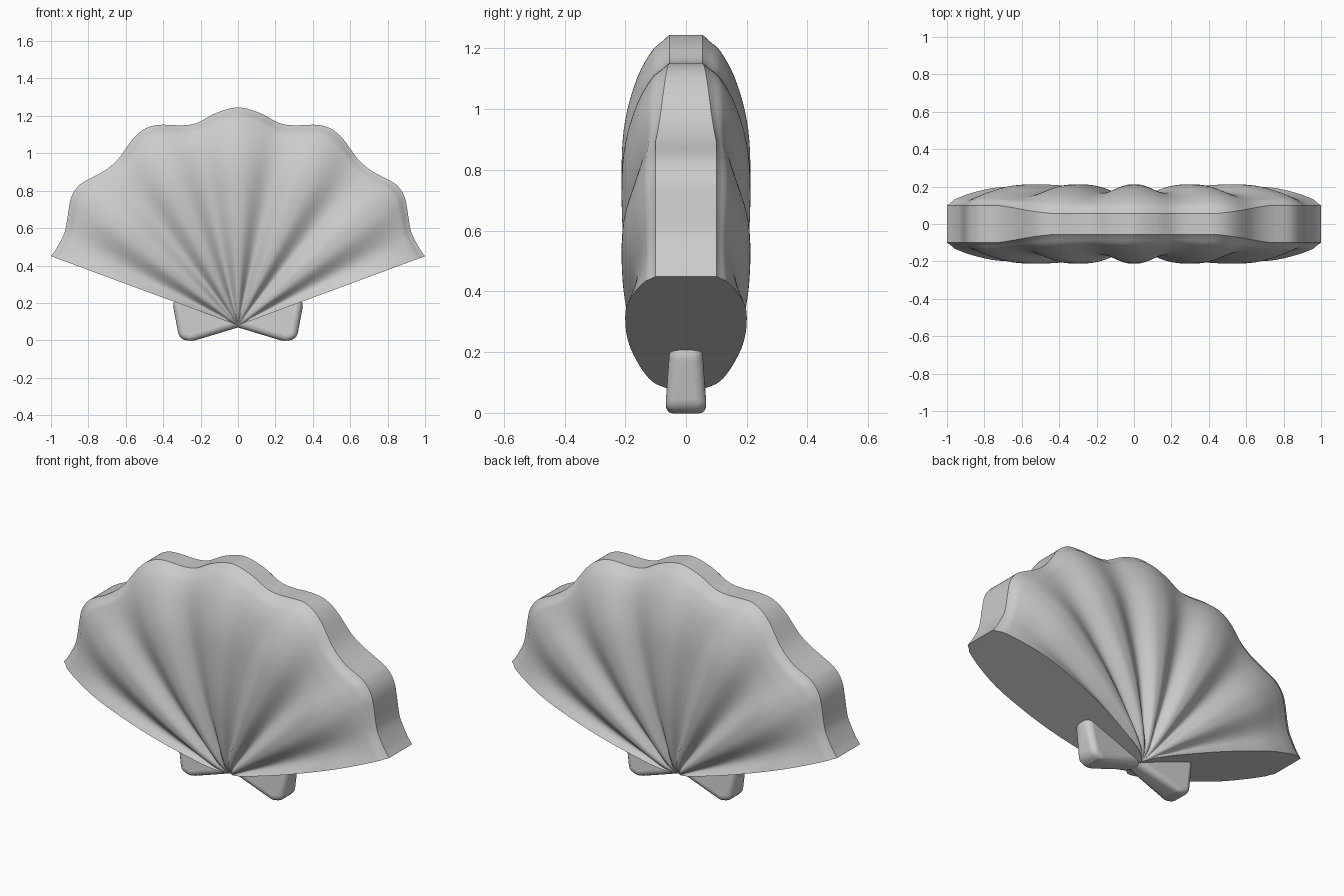
import bpy, bmesh, math

cube = bpy.data.objects.get("Cube")
if cube:
    bpy.data.objects.remove(cube)

HINGE_Z = 0.08
EDGE = 69.7          # half opening of the fan, in degrees from upright
RIB = 25.0           # angle between ribs

# Outline radius by angle from upright, and half thickness along a rib
OUTLINE = [(0, 1.165), (6, 1.141), (11.5, 1.104), (15.7, 1.111), (22.3, 1.157), (25.5, 1.163),
           (28.6, 1.15), (35, 1.1), (38.7, 1.09), (42.4, 1.098), (45.7, 1.118), (48.6, 1.133),
           (52.2, 1.126), (55.6, 1.097), (59, 1.068), (62.2, 1.051), (67.1, 1.054), (69.7, 1.066)]
PROFILE = [(0, 0.06), (0.04, 0.1), (0.1, 0.13), (0.2, 0.162), (0.4, 0.2), (0.6, 0.212),
           (0.75, 0.202), (0.88, 0.16), (0.96, 0.108), (0.98, 0.08), (1, 0.055)]


def curve(points, x):
    """Smooth Hermite curve through the points."""
    i = 0
    while i < len(points) - 2 and x > points[i + 1][0]:
        i += 1

    def slope(k):
        if k == 0 and points is OUTLINE:
            return 0
        a, b = points[max(k - 1, 0)], points[min(k + 1, len(points) - 1)]
        return (b[1] - a[1]) / (b[0] - a[0])

    (x0, y0), (x1, y1) = points[i], points[i + 1]
    w = x1 - x0
    u = (x - x0) / w
    s = u * u * (3 - 2 * u)
    return (y0 + (y1 - y0) * s
            + w * slope(i) * u * (1 - u) ** 2 - w * slope(i + 1) * u * u * (1 - u))


def half_thickness(t, angle):
    groove = ((1 - math.cos(math.tau * angle / RIB)) / 2) ** 1.4
    depth = 0.23 * min(1, t * 6) * (1 - t ** 6)
    rim = 0.045 * min(1, max(0, (abs(angle) - 22) / 20))
    return curve(PROFILE, t) * (1 - depth * groove) + rim * t ** 14


def finish(bm, name, material, angle):
    bmesh.ops.recalc_face_normals(bm, faces=bm.faces)
    mesh = bpy.data.meshes.new(name)
    bm.to_mesh(mesh)
    bm.free()
    mesh.materials.append(material)
    obj = bpy.data.objects.new(name, mesh)
    bpy.context.collection.objects.link(obj)
    bpy.ops.object.select_all(action='DESELECT')
    obj.select_set(True)
    bpy.context.view_layer.objects.active = obj
    bpy.ops.object.shade_smooth_by_angle(angle=math.radians(angle))
    return obj


grey = bpy.data.materials.new("shell grey")
grey.use_nodes = True
colour = (0.6, 0.6, 0.6, 1)
grey.diffuse_color = colour
grey.node_tree.nodes["Principled BSDF"].inputs["Base Color"].default_value = colour

# Ribbed fan: closed cross-sections swept around the hinge
bm = bmesh.new()
STEPS, ROWS = 160, 40
ts = [math.sin(math.pi / 2 * i / ROWS) ** 1.3 for i in range(ROWS + 1)]
sections = []
for j in range(STEPS + 1):
    angle = -EDGE + 2 * EDGE * j / STEPS
    a = math.radians(angle)
    radius = curve(OUTLINE, abs(angle))
    loop = [(t, -half_thickness(t, angle)) for t in ts]
    loop += [(t, -y) for t, y in reversed(loop)]
    sections.append([bm.verts.new((radius * t * math.sin(a), y,
                                   HINGE_Z + radius * t * math.cos(a))) for t, y in loop])
for one, two in zip(sections, sections[1:]):
    for k in range(len(one) - 1):
        bm.faces.new((one[k], one[k + 1], two[k + 1], two[k]))
bm.faces.new(sections[0])
bm.faces.new(sections[-1])
bmesh.ops.remove_doubles(bm, verts=bm.verts, dist=0.0005)
finish(bm, "ribbed_shell", grey, 40)

# Rounded hinge ears, thinner toward the middle and the top
EAR = [(-0.03, 0.078, 0.045), (0.255, -0.008, 0.07), (0.315, 0.012, 0.07),
       (0.35, 0.2, 0.052), (0.3, 0.27, 0.05), (-0.03, 0.17, 0.045)]
for side, name in ((1, "left_ear"), (-1, "right_ear")):
    bm = bmesh.new()
    front = [bm.verts.new((side * x, -y, z)) for x, z, y in EAR]
    back = [bm.verts.new((side * x, y, z)) for x, z, y in EAR]
    bm.faces.new(front)
    bm.faces.new(back[::-1])
    for i in range(len(EAR)):
        k = (i + 1) % len(EAR)
        bm.faces.new((front[i], back[i], back[k], front[k]))
    ear = finish(bm, name, grey, 60)
    bevel = ear.modifiers.new("rounding", 'BEVEL')
    bevel.width = 0.035
    bevel.segments = 5
    bevel.limit_method = 'ANGLE'
    bevel.angle_limit = math.radians(30)
